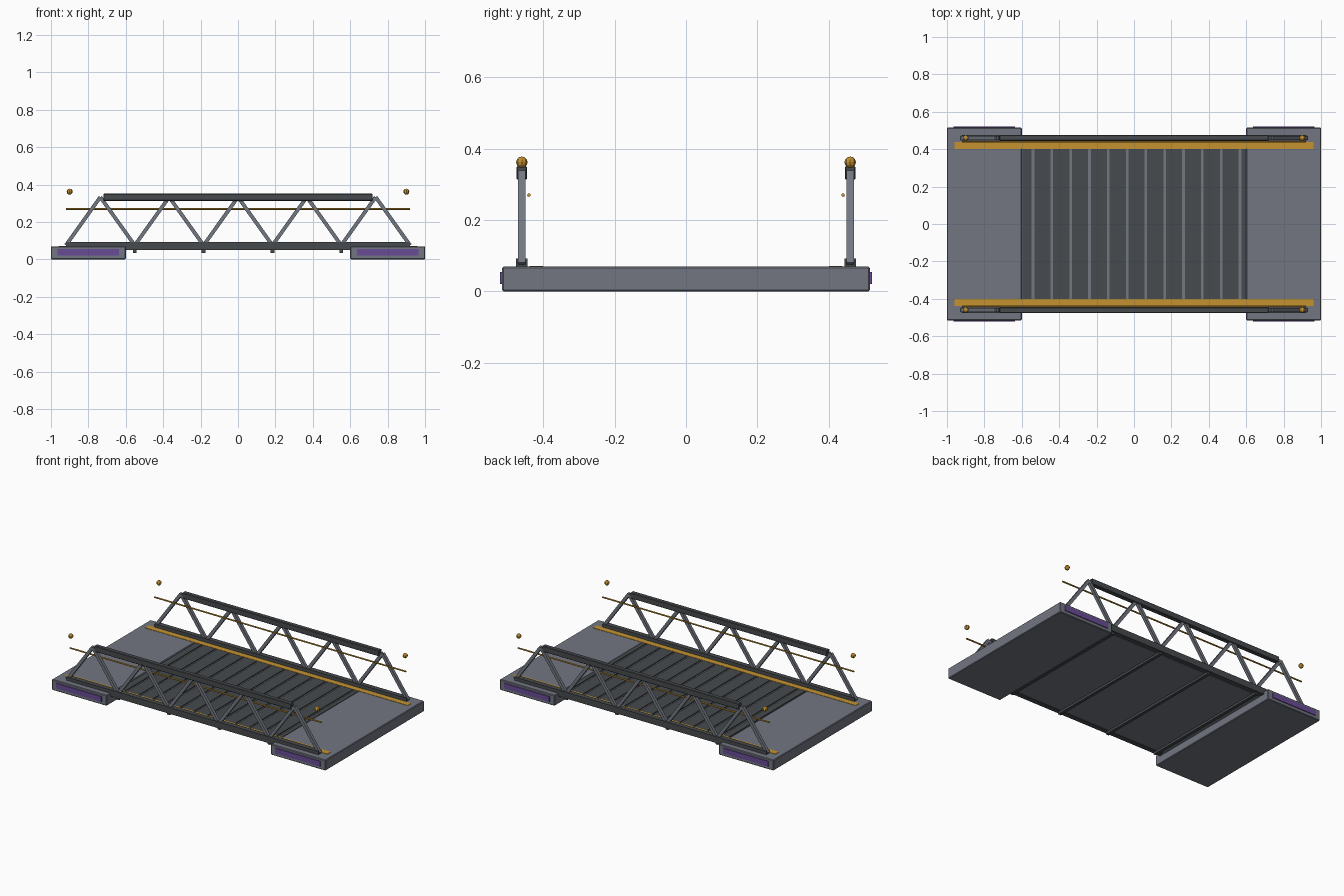
import bpy
from math import atan2, hypot
from mathutils import Vector

cube = bpy.data.objects.get("Cube")
if cube:
    bpy.data.objects.remove(cube, do_unlink=True)


def material(name, rgb):
    m = bpy.data.materials.new(name)
    m.use_nodes = True
    m.diffuse_color = (*rgb, 1)
    m.node_tree.nodes["Principled BSDF"].inputs["Base Color"].default_value = (*rgb, 1)
    return m


concrete = material("concrete grey", (0.17, 0.18, 0.22))
steel = material("steel grey", (0.17, 0.185, 0.22))
dark = material("dark metal", (0.063, 0.069, 0.075))
gold = material("amber", (0.55, 0.29, 0.03))
purple = material("purple", (0.14, 0.07, 0.30))


def box(name, centre, size, mat, bevel=0.0, tilt=0.0):
    bpy.ops.mesh.primitive_cube_add(size=1, location=centre)
    ob = bpy.context.object
    ob.name = name
    ob.scale = size
    bpy.ops.object.transform_apply(location=False, rotation=False, scale=True)
    ob.rotation_euler.y = tilt
    ob.data.materials.append(mat)
    if bevel:
        mod = ob.modifiers.new("Bevel", 'BEVEL')
        mod.width = bevel
        mod.segments = 1
    return ob


def strut(name, a, b, width, mat):
    # square bar between two points in the truss plane
    a, b = Vector(a), Vector(b)
    d = b - a
    return box(name, (a + b) / 2, (hypot(d.x, d.z), width, width), mat, tilt=-atan2(d.z, d.x))


# Abutments with purple side panels
for side, sx in (("left", 1), ("right", -1)):
    box(f"{side}_abutment", (sx * 0.8, 0, 0.035), (0.4, 1.03, 0.07), concrete, 0.004)
    for end, sy in (("front", -1), ("back", 1)):
        box(f"{side}_{end}_panel", (sx * 0.8, sy * 0.516, 0.038), (0.33, 0.009, 0.034), purple)

# Deck slab and planks
box("deck_slab", (0, 0, 0.057), (1.21, 0.88, 0.014), steel)
edges = [-0.6] + [-0.54 + 0.1006 * i for i in range(12)] + [0.607]
for i, (a, b) in enumerate(zip(edges, edges[1:])):
    box(f"plank_{i + 1}", ((a + b) / 2, 0, 0.066), (b - a - 0.014, 0.84, 0.009), dark)

# Cross beams below the deck
panel = 0.368
for i in range(4):
    box(f"cross_beam_{i + 1}", ((i - 1.5) * panel, 0, 0.045), (0.02, 0.93, 0.02), dark)

# Trusses, kerbs, handrails and lamps on both sides
for end, sy in (("front", -1), ("back", 1)):
    y = sy * 0.46
    box(f"{end}_bottom_chord", (0, y, 0.071), (1.84, 0.032, 0.042), dark)
    box(f"{end}_top_chord", (0, y, 0.332), (1.44, 0.03, 0.038), dark, 0.003)
    for i in range(5):
        mid = (i - 2) * panel
        for k, dx in enumerate((-panel / 2, panel / 2)):
            strut(f"{end}_diagonal_{2 * i + k + 1}", (mid + dx, y, 0.075), (mid, y, 0.333), 0.02, steel)
    box(f"{end}_kerb_stripe", (0, sy * 0.42, 0.0695), (1.92, 0.038, 0.005), gold)
    bpy.ops.mesh.primitive_cylinder_add(vertices=8, radius=0.005, depth=1.84,
                                        location=(0, sy * 0.44, 0.27), rotation=(0, 1.5708, 0))
    rail = bpy.context.object
    rail.name = f"{end}_handrail"
    rail.data.materials.append(gold)
    for side, sx in (("left", 1), ("right", -1)):
        bpy.ops.mesh.primitive_uv_sphere_add(segments=8, ring_count=6, radius=0.016,
                                             location=(sx * 0.9, y, 0.362))
        lamp = bpy.context.object
        lamp.name = f"{side}_{end}_lamp"
        lamp.data.materials.append(gold)
